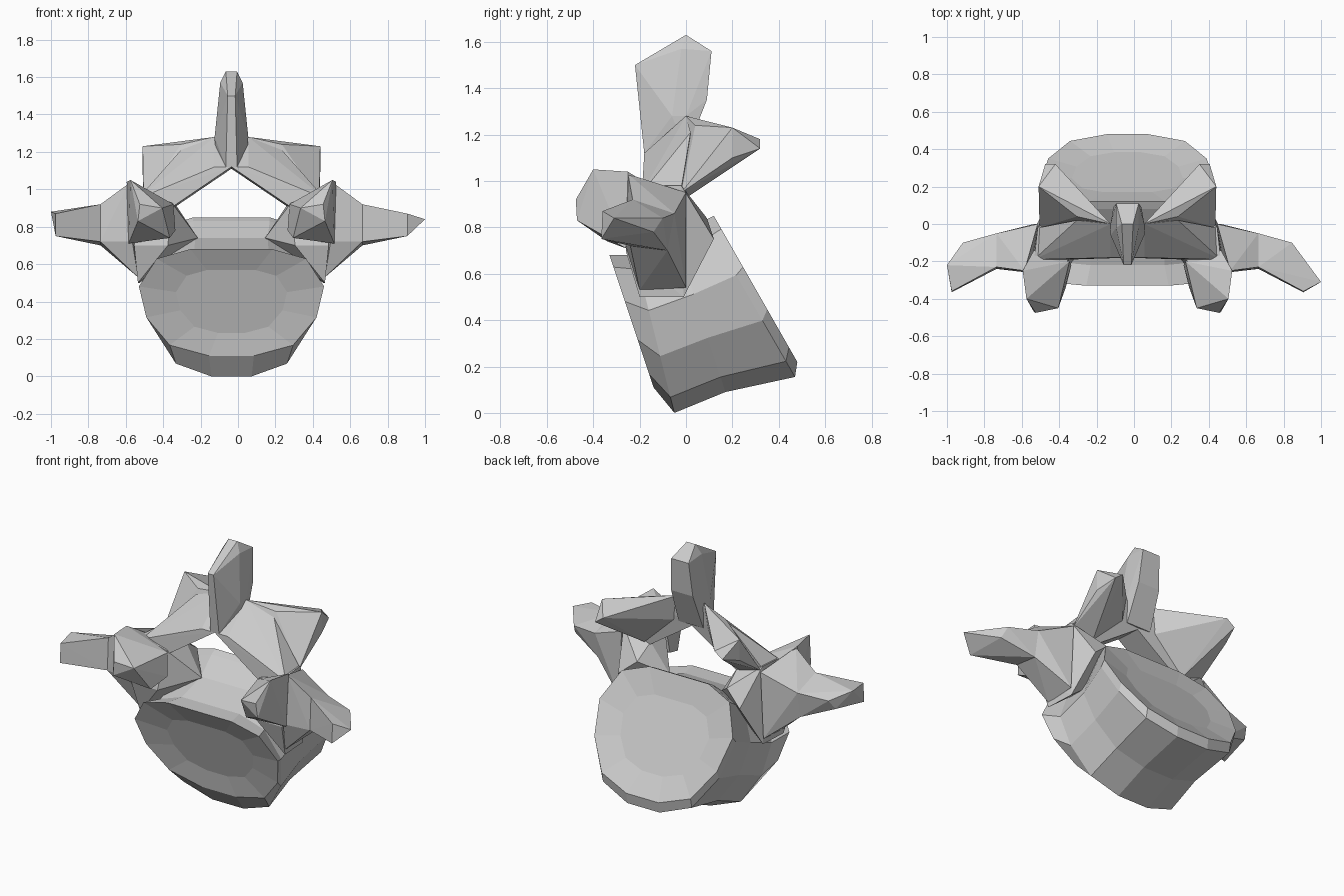
import bpy, bmesh

if "Cube" in bpy.data.objects:
    bpy.data.objects.remove(bpy.data.objects["Cube"])

CX = -0.035  # the bone's own mirror line sits slightly left of centre


def finish(name, bm):
    bmesh.ops.recalc_face_normals(bm, faces=bm.faces[:])
    me = bpy.data.meshes.new(name)
    bm.to_mesh(me)
    bm.free()
    ob = bpy.data.objects.new(name, me)
    bpy.context.collection.objects.link(ob)
    return ob


def add_hull(bm, pts):
    """Add one faceted convex chunk around a few corner points."""
    vs = [bm.verts.new(p) for p in pts]
    res = bmesh.ops.convex_hull(bm, input=vs)
    junk = {v for v in res["geom_interior"] + res["geom_unused"]
            if isinstance(v, bmesh.types.BMVert) and not v.link_faces}
    bmesh.ops.delete(bm, geom=list(junk), context='VERTS')


def chunk(name, sections, side):
    """Hull each neighbouring pair of sections, on one side of the mirror line."""
    bm = bmesh.new()
    pairs = list(zip(sections, sections[1:])) if len(sections) > 1 else [(sections[0], [])]
    for a, b in pairs:
        add_hull(bm, [(CX + side * x, y, z) for x, y, z in a + b])
    return finish(name, bm)


# --- vertebral body: 12-sided tilted drum lofted through rings ---
half = [(.12, 0), (.33, .1), (.455, .36), (.495, .65), (.40, .91), (.22, 1)]
profile = half + [(-x, t) for x, t in reversed(half)]
# bottom y, bottom z, top y, top z, width scale, height scale
rings = [
    (-.12, .12, -.30, .68, .60, .60),
    (-.14, .11, -.33, .68, 1.0, 1.0),
    (-.05, .00, -.22, .68, .90, 1.0),
    (.17, .09, -.04, .74, .88, 1.0),
    (.47, .155, .08, .83, .93, 1.0),
    (.48, .22, .12, .85, .93, 1.0),
    (.455, .21, .10, .84, .60, .60),
]
bm = bmesh.new()
loops = []
for yb, zb, yt, zt, sx, st in rings:
    loop = []
    for x, t in profile:
        t = .5 + (t - .5) * st
        loop.append(bm.verts.new((CX + x * sx, yb + (yt - yb) * t, zb + (zt - zb) * t)))
    loops.append(loop)
n = len(profile)
for a, b in zip(loops, loops[1:]):
    for i in range(n):
        j = (i + 1) % n
        bm.faces.new((a[i], a[j], b[j], b[i]))
bm.faces.new(loops[0])
bm.faces.new(loops[-1])
finish("vertebral_body", bm)

# --- paired parts ---
pedicle = [(.50, -.20, .50), (.49, -.01, .50), (.46, .02, .66), (.34, -.26, .70),
           (.52, -.26, .70), (.18, -.05, .74), (.32, -.2, .93), (.30, -.03, .92),
           (.48, -.02, .98), (.50, -.2, .98), (.31, .09, .84), (.42, .12, .75)]
front_facet = [(.49, -.475, .92), (.37, -.45, .90), (.50, -.47, .83), (.33, -.34, .74),
               (.55, -.26, .71), (.54, -.40, 1.05), (.56, -.25, 1.04), (.31, -.2, .92),
               (.50, -.14, .97), (.30, -.22, .78)]
lamina = [(0, -.18, 1.12), (.09, -.18, 1.12), (.09, .0, 1.28), (.08, -.01, 1.11),
          (.31, -.19, .91), (.50, -.19, .95), (.31, -.02, .90), (.475, -.02, .97),
          (.27, .02, 1.21), (0, -.01, 1.11), (0, .0, 1.28)]
back_facet = [(.09, .0, 1.28), (.27, .04, 1.24), (.475, .2, 1.23), (.475, .2, 1.10),
              (.385, .32, 1.18), (.44, .32, 1.14), (.47, -.02, .95), (.33, -.01, .92),
              (.12, .0, 1.12)]
for side, label in ((1, "right"), (-1, "left")):
    chunk("pedicle_" + label, [pedicle], side)
    chunk("front_facet_" + label, [front_facet], side)
    chunk("lamina_" + label, [lamina], side)
    chunk("back_facet_" + label, [back_facet], side)
    # side wing: root, middle and tip sections; the right tip is drawn out to a point
    root = [(.55, -.25, 1.03), (.48, .0, .95), (.50, .0, .54), (.50, -.2, .53), (.53, -.26, .72)]
    middle = [(.70, -.23, .92), (.70, -.05, .86), (.70, -.08, .70), (.70, -.24, .72)]
    tip = [(.94, -.36, .87), (.88, -.10, .84), (.90, -.14, .78), (.94, -.365, .75)]
    tip.append((1.035, -.31, .84) if side > 0 else (.965, -.22, .88))
    chunk("transverse_process_" + label, [root, middle, tip], side)

# --- upright spine: narrow front ridge, wide back ---
spine = [(.02, -.22, 1.50), (.03, -.18, 1.12), (.06, .11, 1.56), (.075, .09, 1.35),
         (.09, .0, 1.28), (.085, .0, 1.12), (.03, .0, 1.63), (.06, -.02, 1.57), (.09, -.06, 1.28)]
chunk("spinous_process", [spine + [(-x, y, z) for x, y, z in spine]], 1)
